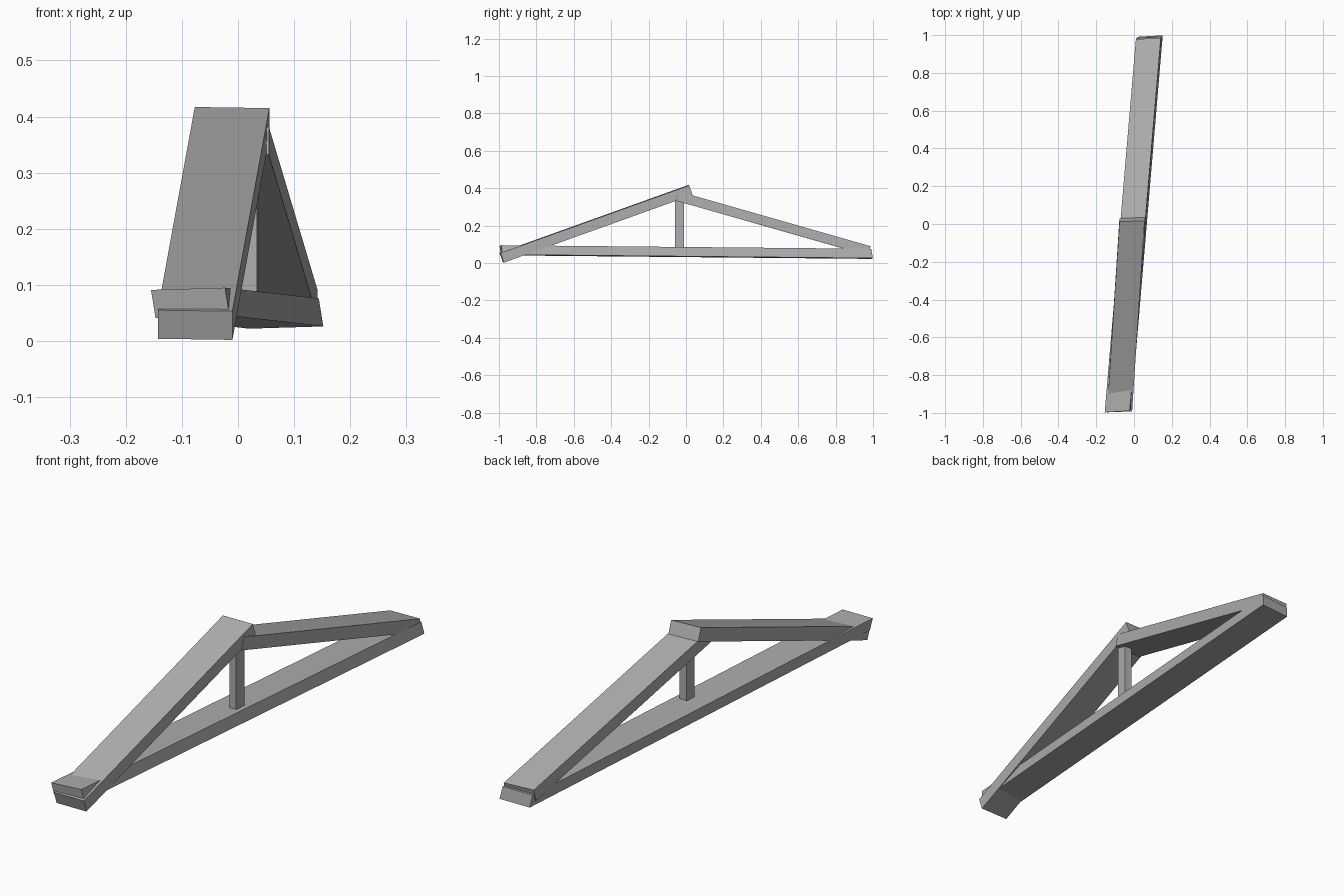
import bpy
import bmesh
from mathutils import Vector

cube = bpy.data.objects.get("Cube")
if cube:
    bpy.data.objects.remove(cube, do_unlink=True)

# Plain grey timber
grey = bpy.data.materials.new("grey_timber")
grey.use_nodes = True
colour = (0.42, 0.42, 0.42, 1)
grey.diffuse_color = colour
grey.node_tree.nodes["Principled BSDF"].inputs["Base Color"].default_value = colour


def beam(name, start, end, across, drop):
    """Straight timber swept from start to end, with a skewed rectangular section."""
    start, end, across, drop = map(Vector, (start, end, across, drop))
    section = (Vector(), across, across + drop, drop)
    bm = bmesh.new()
    near = [bm.verts.new(start + p) for p in section]
    far = [bm.verts.new(end + p) for p in section]
    bm.faces.new(near)
    bm.faces.new(far[::-1])
    for i in range(len(section)):
        j = (i + 1) % len(section)
        bm.faces.new((near[i], far[i], far[j], near[j]))
    bmesh.ops.recalc_face_normals(bm, faces=bm.faces)
    mesh = bpy.data.meshes.new(name)
    bm.to_mesh(mesh)
    bm.free()
    mesh.materials.append(grey)
    obj = bpy.data.objects.new(name, mesh)
    bpy.context.collection.objects.link(obj)
    return obj


# Long tie along the bottom
beam("tie_beam", (-.155, -.997, .091), (.012, .983, .072),
     (.132, .008, .004), (.008, .008, -.05))

# Two sloping timbers meeting at the ridge
beam("front_rafter", (-.143, -.997, .055), (-.077, .012, .417),
     (.133, .005, -.002), (0, .018, -.051))
beam("back_rafter", (-.077, -.045, .384), (.01, .978, .092),
     (.132, .008, -.002), (0, -.014, -.05))

# Upright between the tie and the ridge
beam("king_post", (.001, -.058, .06), (.001, -.058, .35),
     (.033, -.002, 0), (.003, .048, 0))
